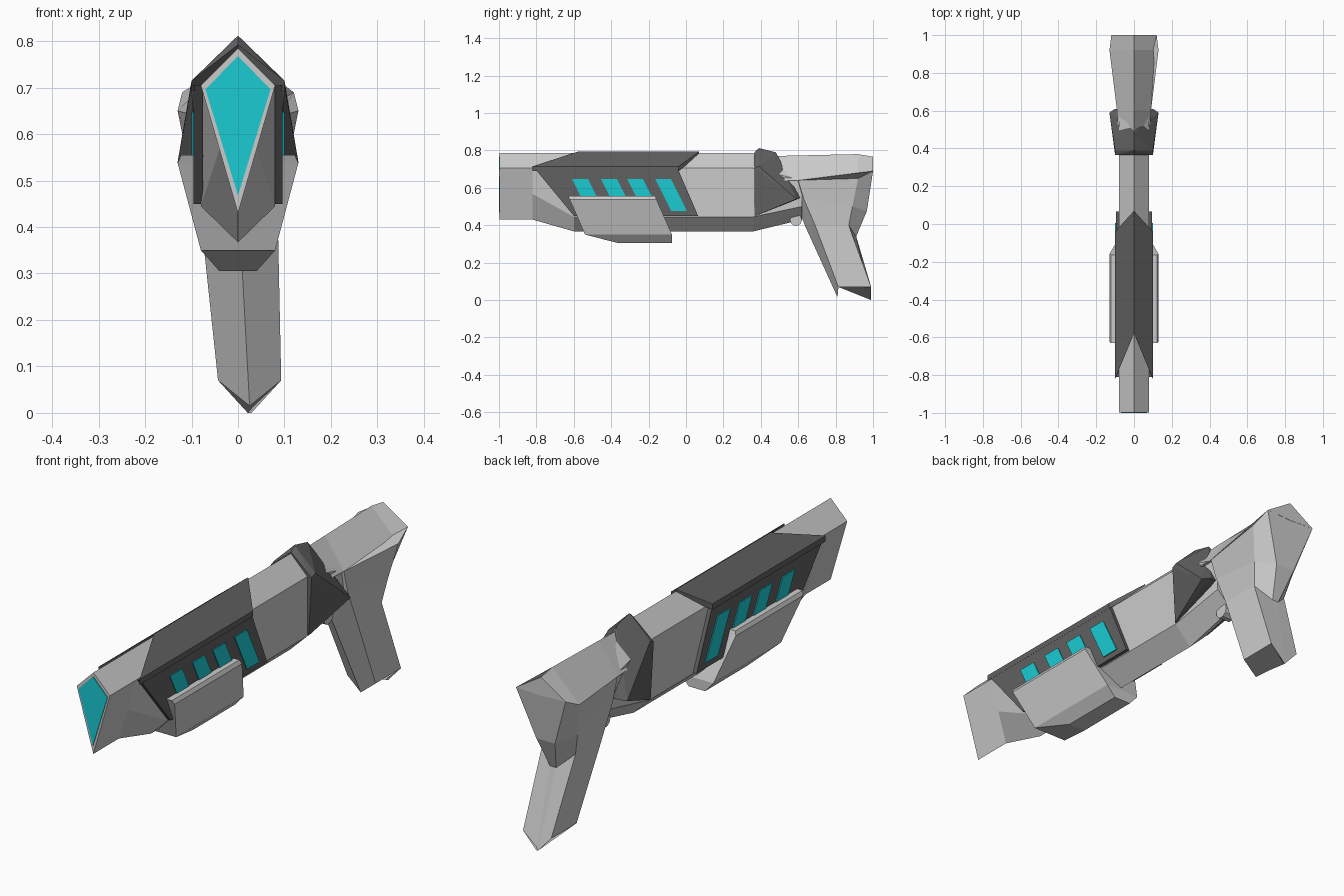
import bpy, bmesh, math

if "Cube" in bpy.data.objects:
    bpy.data.objects.remove(bpy.data.objects["Cube"])


def material(name, rgb):
    m = bpy.data.materials.new(name)
    m.diffuse_color = (*rgb, 1)
    m.use_nodes = True
    m.node_tree.nodes["Principled BSDF"].inputs["Base Color"].default_value = m.diffuse_color
    return m


DARK = material("dark_grey", (0.12, 0.12, 0.12))
CYAN = material("cyan", (0.01, 0.6, 0.65))


def finish(name, bm, mat=None):
    bmesh.ops.recalc_face_normals(bm, faces=bm.faces)
    me = bpy.data.meshes.new(name)
    bm.to_mesh(me)
    bm.free()
    ob = bpy.data.objects.new(name, me)
    bpy.context.collection.objects.link(ob)
    if mat:
        me.materials.append(mat)
    return ob


def loft(name, rings, mat=None):
    """Skin closed rings of equal length, with end caps."""
    bm = bmesh.new()
    vs = [[bm.verts.new(p) for p in r] for r in rings]
    n = len(vs[0])
    for a, b in zip(vs, vs[1:]):
        for i in range(n):
            j = (i + 1) % n
            bm.faces.new((a[i], a[j], b[j], b[i]))
    bm.faces.new(vs[0])
    bm.faces.new(vs[-1])
    return finish(name, bm, mat)


def mirrored(half, shift=0):
    """Complete a half ring across x = 0, then shift it sideways."""
    full = half + [(-x, y, z) for x, y, z in reversed(half) if x > 0]
    return [(x + shift, y, z) for x, y, z in full]


def section(y, pts):
    return mirrored([(x, y, z) for x, z in pts])


def side_slab(name, outline, x0, x1, mat):
    """Extrude a y-z outline along x."""
    return loft(name, [[(x, y, z) for y, z in outline] for x in (x0, x1)], mat)


# Main body: kite nozzle growing into a six-sided housing
kite = [(0, .785), (.08, .705), (.04, .567), (0, .43)]
hexa = [(0, .785), (.08, .705), (.08, .445), (0, .367)]
loft("body", [section(-.997, kite), section(-.82, kite), section(-.6, hexa),
              section(.36, hexa),
              section(.62, [(0, .74), (.08, .64), (.07, .5), (0, .43)])])

# Glowing muzzle lens
lens = [(0, .768), (.07, .696), (0, .468)]
loft("muzzle_lens", [section(-1, lens), section(-.99, lens)], CYAN)

for s, side in ((1, "right"), (-1, "left")):
    # Roof cover panel
    roof = [(0, -.58, .793), (0, .07, .793), (.1, -.04, .715), (.1, -.82, .715)]
    loft("roof_cover_" + side, [[(s * x, y, z - d) for x, y, z in roof]
                                for d in (0, .025)], DARK)
    # Dark side plate
    side_slab("side_plate_" + side,
              [(-.81, .705), (-.045, .705), (.065, .45), (-.6, .45)],
              s * .075, s * .096, DARK)
    # Glowing slanted windows
    for i, (y, zb) in enumerate([(-.61, .54), (-.455, .54), (-.315, .54), (-.165, .475)]):
        k = (.648 - zb) * .5
        w = .085
        side_slab(f"window_{side}_{i + 1}",
                  [(y, .648), (y + w, .648), (y + w + k, zb), (y + k, zb)],
                  s * .09, s * .1, CYAN)

# Underslung hand guard
guard = [(.555, .122, -.63, -.165), (.538, .13, -.622, -.158),
         (.35, .08, -.54, -.075), (.305, .04, -.365, -.075)]
loft("hand_guard", [[(-w, a, z), (w, a, z), (w, b, z), (-w, b, z)]
                    for z, w, a, b in guard])

# Collar with swept side wings
bm = bmesh.new()
for p in mirrored([(0, .365, .79), (0, .39, .812), (0, .48, .79), (.1, .365, .705),
                   (.1, .39, .715), (.1, .5, .64), (.13, .59, .54), (.1, .61, .545),
                   (.085, .365, .448)]):
    bm.verts.new(p)
bmesh.ops.convex_hull(bm, input=bm.verts)
finish("collar", bm, DARK)

# Stock roof, flaring towards the back
loft("stock_roof", [section(y, [(0, t), (w, b), (0, b - .005)]) for y, t, w, b in
                    [(.48, .77, .085, .64), (.6, .773, .09, .64),
                     (.92, .78, .13, .65), (1, .766, .12, .69)]])

# Grip: rings of front edge, front side, back side, back face
grip = [([(0, .58, .64), (.09, .6, .64), (.13, .92, .65), (.12, 1, .69)], 0),
        ([(0, .59, .52), (.088, .63, .54), (.1, .89, .5), (.045, .967, .475)], 0),
        ([(0, .635, .4), (.082, .69, .4), (.08, .87, .4), (.015, .91, .34)], .004),
        ([(0, .81, .015), (.068, .815, .07), (.068, .99, .07), (.004, .99, 0)], .025)]
loft("grip", [mirrored(h, dx) for h, dx in grip])

# Trigger button
bpy.ops.mesh.primitive_cylinder_add(vertices=10, radius=.032, depth=.05,
                                    location=(0, .588, .428),
                                    rotation=(0, math.pi / 2, 0))
bpy.context.object.name = "trigger"
